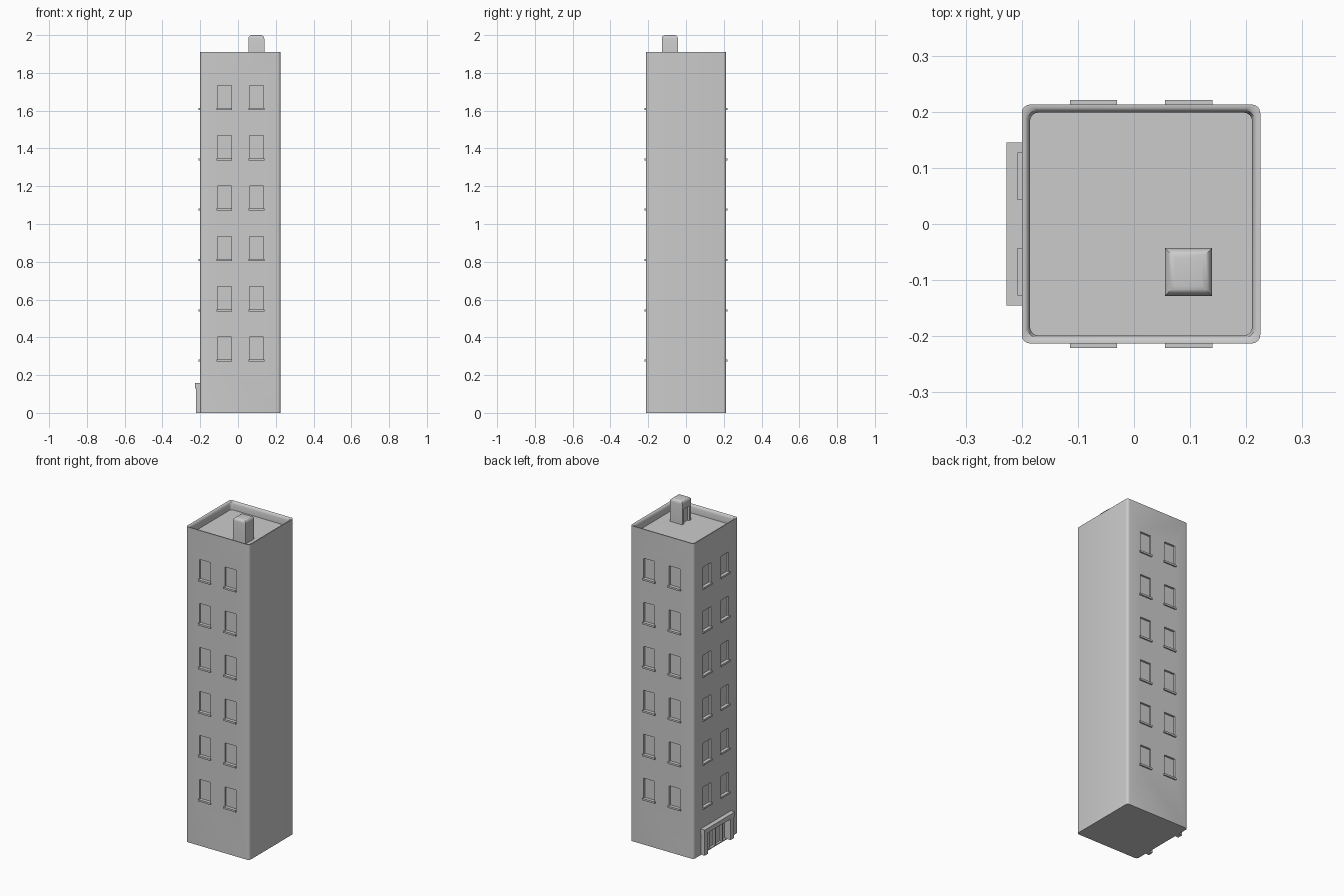
import bpy, bmesh, math

if "Cube" in bpy.data.objects:
    bpy.data.objects.remove(bpy.data.objects["Cube"])

CX = 0.0125            # tower centre in x
HX, HY = 0.2125, 0.213  # tower half sizes
FACE_X = CX - HX       # entrance side wall
ROOF = 1.86


def smooth(o):
    bpy.ops.object.select_all(action='DESELECT')
    o.select_set(True)
    bpy.context.view_layer.objects.active = o
    bpy.ops.object.shade_smooth_by_angle(angle=math.radians(35))


def finish(bm, name):
    bmesh.ops.recalc_face_normals(bm, faces=bm.faces[:])
    me = bpy.data.meshes.new(name)
    bm.to_mesh(me)
    bm.free()
    o = bpy.data.objects.new(name, me)
    bpy.context.collection.objects.link(o)
    return o


def add_box(bm, x0, x1, y0, y1, z0, z1):
    vs = bmesh.ops.create_cube(bm, size=1)['verts']
    for v in vs:
        v.co.x = x1 if v.co.x > 0 else x0
        v.co.y = y1 if v.co.y > 0 else y0
        v.co.z = z1 if v.co.z > 0 else z0
    return vs


def boxes(name, items):
    bm = bmesh.new()
    for b in items:
        add_box(bm, *b)
    return finish(bm, name)


def ring(bm, inset, z, r=0.015, seg=4):
    vs = []
    for i, (sx, sy) in enumerate(((1, 1), (-1, 1), (-1, -1), (1, -1))):
        for k in range(seg + 1):
            a = math.radians(90 * (i + k / seg))
            vs.append(bm.verts.new((CX + sx * (HX - inset - r) + r * math.cos(a),
                                    sy * (HY - inset - r) + r * math.sin(a), z)))
    return vs


def cut(o, cutter):
    m = o.modifiers.new("cut", 'BOOLEAN')
    m.operation = 'DIFFERENCE'
    m.solver = 'EXACT'
    m.object = cutter
    bpy.context.view_layer.objects.active = o
    bpy.ops.object.modifier_apply(modifier=m.name)
    bpy.data.objects.remove(cutter)


# tower shell with rounded corners and a sunken roof behind the parapet
bm = bmesh.new()
rings = [ring(bm, i, z) for i, z in
         ((0, 0), (0, 1.91), (0.006, 1.91), (0.011, 1.906), (0.0145, 1.895), (0.0145, ROOF))]
for a, b in zip(rings, rings[1:]):
    n = len(a)
    for i in range(n):
        bm.faces.new((a[i], a[(i + 1) % n], b[(i + 1) % n], b[i]))
bm.faces.new(rings[0])
bm.faces.new(rings[-1])
tower = finish(bm, "tower")

# window openings and sills on front, back and entrance side
holes, sills = [], []
D, P, W, S = 0.012, 0.008, 0.037, 0.042
for f in range(6):
    z = 0.28 + f * 0.2665
    for c in (-0.085, 0.085):
        for s in (-1, 1):
            y = s * HY
            ys = sorted((y - s * D, y + s * 0.02))
            holes.append((CX + c - W, CX + c + W, *ys, z, z + 0.122))
            ys = sorted((y - s * D, y + s * P))
            sills.append((CX + c - S, CX + c + S, *ys, z - 0.009, z + 0.002))
        holes.append((FACE_X - 0.02, FACE_X + D, c - W, c + W, z, z + 0.122))
        sills.append((FACE_X - P, FACE_X + D, c - S, c + S, z - 0.009, z + 0.002))

# doorway recess
holes.append((FACE_X - 0.02, FACE_X + 0.014, -0.105, 0.105, 0.006, 0.13))
cut(tower, boxes("opening_cutter", holes))
smooth(tower)
boxes("window_sills", sills)

# entrance surround: posts and lintel
X0 = -0.227
boxes("entrance_posts", [(X0 + 0.004, FACE_X + 0.002, s * 0.124 - 0.016, s * 0.124 + 0.016, 0, 0.132)
                         for s in (-1, 1)])
boxes("entrance_lintel", [(X0, FACE_X + 0.002, -0.1455, 0.1455, 0.13, 0.158)])

# door frames inside the recess
boxes("door_frames", [(FACE_X + 0.002, FACE_X + 0.016, y - 0.005, y + 0.005, 0.006, 0.13)
                      for y in (-0.065, 0, 0.065)])

# rooftop stair hut with rounded top and a door recess
bm = bmesh.new()
add_box(bm, 0.055, 0.139, -0.128, -0.043, ROOF - 0.01, 2.0)
top = [e for e in bm.edges if all(v.co.z > 1.9 for v in e.verts)]
bmesh.ops.bevel(bm, geom=top, offset=0.018, segments=4, profile=0.5, affect='EDGES')
hut = finish(bm, "roof_hut")
cut(hut, boxes("hut_cutter", [(0.03, 0.067, -0.11, -0.061, ROOF, 1.95)]))
smooth(hut)
